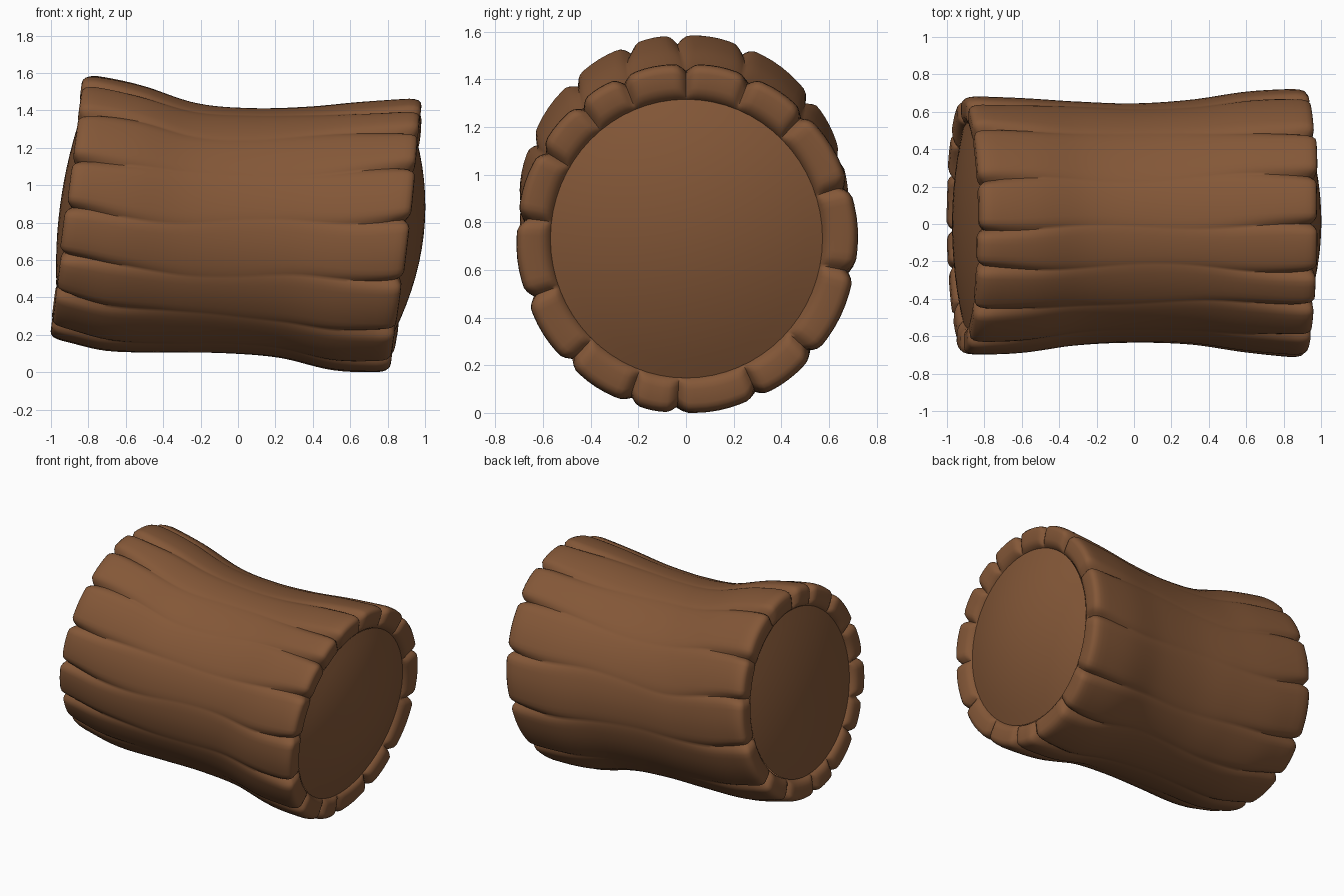
import bpy, bmesh, math, random

if "Cube" in bpy.data.objects:
    bpy.data.objects.remove(bpy.data.objects["Cube"])

random.seed(4)

wood = bpy.data.materials.new("warm brown wood")
wood.diffuse_color = (0.23, 0.096, 0.039, 1)
wood.use_nodes = True
wood.node_tree.nodes["Principled BSDF"].inputs["Base Color"].default_value = wood.diffuse_color

# Log outline along its length: position, top z, bottom z, +y half width, -y half width
OUTLINE = [
    (-0.915, 1.605, 0.18, 0.685, 0.705),
    (-0.62, 1.55, 0.12, 0.675, 0.695),
    (-0.30, 1.45, 0.113, 0.655, 0.65),
    (0.0, 1.422, 0.11, 0.645, 0.635),
    (0.30, 1.43, 0.085, 0.665, 0.645),
    (0.60, 1.46, 0.015, 0.71, 0.69),
    (0.90, 1.48, 0.0, 0.725, 0.72),
]
LEFT, RIGHT = OUTLINE[0][0], OUTLINE[-1][0]

# Angles (degrees) of the grooves between bark strips at each end
GROOVE_R = [90, 68, 46, 18, -11, -42, -65, -93, -110, -134, -160, -187, -211, -231, -248]
GROOVE_L = [93, 69, 39, 16, -11, -42, -65, -93, -112, -138, -158, -180, -202, -227, -250]
STRIPS = len(GROOVE_R)
ACROSS = [0, 0.035, 0.08, 0.14, 0.22, 0.36, 0.5, 0.64, 0.78, 0.86, 0.92, 0.965]


def outline(s):
    """Smooth interpolation of the outline table."""
    s = min(max(s, LEFT), RIGHT)
    i = 0
    while i < len(OUTLINE) - 2 and s > OUTLINE[i + 1][0]:
        i += 1
    p1, p2 = OUTLINE[i], OUTLINE[i + 1]
    p0, p3 = OUTLINE[max(i - 1, 0)], OUTLINE[min(i + 2, len(OUTLINE) - 1)]
    t = (s - p1[0]) / (p2[0] - p1[0])
    return [0.5 * (2 * b + (c - a) * t + (2 * a - 5 * b + 4 * c - d) * t * t
                   + (3 * b - a - 3 * c + d) * t ** 3)
            for a, b, c, d in zip(p0[1:], p1[1:], p2[1:], p3[1:])]


def place(s, angle, f):
    """Point on the slanted section at s, at fraction f of the outer radius."""
    top, bottom, yp, yn = outline(s)
    c, n = math.cos(angle), math.sin(angle)
    dz = f * n * (top - bottom) / 2
    y = f * c * (yp if c > 0 else yn)
    slant = 0.115 if s > 0 else 0.115 - 0.014 * s / 0.9
    skew = (0.01 * y + 0.05 * y * y) * max(0, s)   # right end bows out at its sides
    return (s + slant * dz + skew, y, (top + bottom) / 2 + dz)


def finish(bm, name, angle):
    bmesh.ops.recalc_face_normals(bm, faces=bm.faces)
    me = bpy.data.meshes.new(name)
    bm.to_mesh(me)
    bm.free()
    ob = bpy.data.objects.new(name, me)
    bpy.context.collection.objects.link(ob)
    me.materials.append(wood)
    bpy.ops.object.select_all(action='DESELECT')
    ob.select_set(True)
    bpy.context.view_layer.objects.active = ob
    bpy.ops.object.shade_smooth_by_angle(angle=math.radians(angle))
    return ob


def skin(bm, rings):
    for a, b in zip(rings, rings[1:]):
        n = len(a)
        for k in range(n):
            bm.faces.new((a[k], a[(k + 1) % n], b[(k + 1) % n], b[k]))


# Bark: ring of strips with grooves that open towards both ends
RIM = [(0.07, 1.0), (0.04, 0.995), (0.018, 0.985), (0.004, 0.965), (0.0, 0.94),
       (0.0, 0.86), (0.005, 0.83), (0.018, 0.805), (0.04, 0.785), (0.08, 0.775)]
STEPS = 36
rows = [(LEFT + d, f, -1) for d, f in reversed(RIM)]
rows += [(LEFT + 0.07 + (RIGHT - LEFT - 0.14) * i / STEPS, 1.0, 0) for i in range(1, STEPS)]
rows += [(RIGHT - d, f, 1) for d, f in RIM]

sink = [random.uniform(0, 0.008) for _ in range(STRIPS)]
inset = {e: [random.uniform(-0.006, 0.006) for _ in range(STRIPS)] for e in (-1, 1)}

bm = bmesh.new()
rings = []
for s, f, end in rows:
    t = (s - LEFT) / (RIGHT - LEFT)
    grow = min(1, abs(s) / 0.9) ** 2.5
    edges = [l + (r - l) * t + 1.5 * math.sin(5 * s + i * 2.1) * (1 - grow)
             for i, (l, r) in enumerate(zip(GROOVE_L, GROOVE_R))]
    edges.append(edges[0] - 360)
    ring = []
    for i in range(STRIPS):
        width = edges[i] - edges[i + 1]
        for u in ACROSS:
            d = min(u, 1 - u) * width
            g = max(0, 1 - d / 4) ** 1.8
            dip = g * (0.003 + 0.045 * grow) + sink[i] * grow \
                + (0.002 + 0.009 * grow) * (2 * u - 1) ** 2
            pull = (0.03 * g + inset[end][i]) * end if end else 0
            fade = max(0, (f - 0.775) / 0.225)
            ring.append(bm.verts.new(place(s - pull * min(1, fade * 3),
                                           math.radians(edges[i] - u * width),
                                           f - dip * fade)))
    rings.append(ring)
skin(bm, rings)
bark = finish(bm, "bark", 50)


# Domed cut faces at the two ends
def cut_face(name, s_end, side, dome):
    bm = bmesh.new()
    rings = []
    for k in range(8):
        q = 1 - k / 8
        s = s_end + side * (-0.03 + (dome + 0.03) * (1 - q ** 2))
        ring = []
        for j in range(64):
            x, y, z = place(s_end, math.tau * j / 64, 0.79 * q)
            ring.append(bm.verts.new((x + s - s_end, y, z)))
        rings.append(ring)
    skin(bm, rings)
    x, y, z = place(s_end, 0, 0)
    tip = bm.verts.new((x + side * dome, y, z))
    last = rings[-1]
    for j in range(64):
        bm.faces.new((last[j], last[(j + 1) % 64], tip))
    ob = finish(bm, name, 40)
    # keep the open disc facing outwards
    if sum(p.normal.x for p in ob.data.polygons) * side < 0:
        ob.data.flip_normals()
    return ob


left_face = cut_face("left_cut_face", LEFT, -1, 0.035)
right_face = cut_face("right_cut_face", RIGHT, 1, 0.095)

# Rest the log on the ground and centre it
parts = [bark, left_face, right_face]
pts = [v.co for ob in parts for v in ob.data.vertices]
cx = (min(p.x for p in pts) + max(p.x for p in pts)) / 2
low = min(p.z for p in pts)
for ob in parts:
    ob.location = (-cx, 0, -low)
